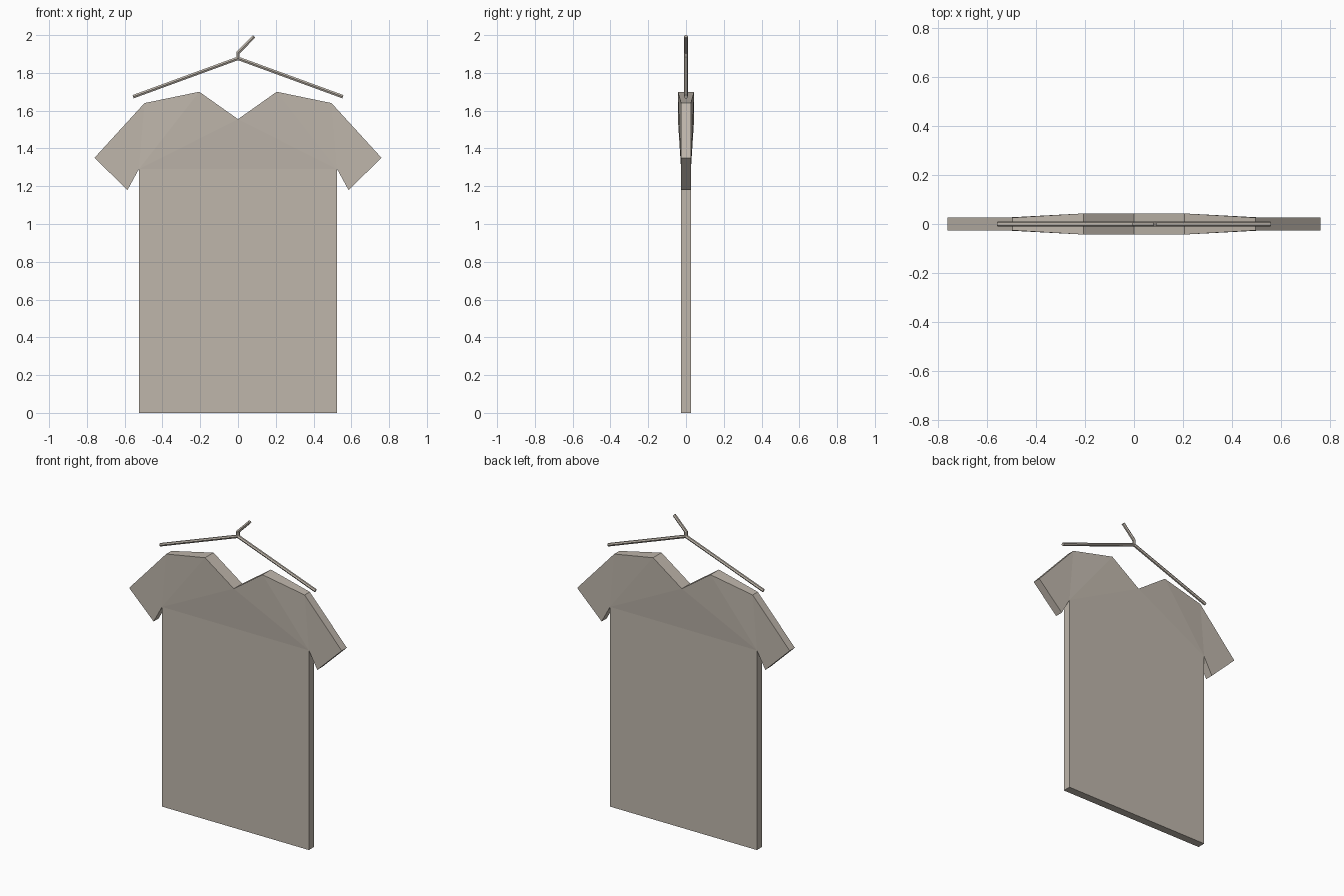
import bpy
import bmesh
import math
from mathutils import Vector

cube = bpy.data.objects.get("Cube")
if cube:
    bpy.data.objects.remove(cube, do_unlink=True)


def make_material(name, rgb):
    mat = bpy.data.materials.new(name)
    mat.use_nodes = True
    mat.diffuse_color = (*rgb, 1)
    mat.node_tree.nodes["Principled BSDF"].inputs["Base Color"].default_value = (*rgb, 1)
    return mat


def make_object(name, bm, mat):
    bmesh.ops.recalc_face_normals(bm, faces=bm.faces)
    mesh = bpy.data.meshes.new(name)
    bm.to_mesh(mesh)
    bm.free()
    mesh.materials.append(mat)
    obj = bpy.data.objects.new(name, mesh)
    bpy.context.collection.objects.link(obj)
    return obj


beige = make_material("warm grey beige", (0.52, 0.47, 0.41))

# Shirt: left half outline as x, z and half thickness, thicker round the collar
THIN, THICK = 0.026, 0.043
points = {
    "neck": (0, 1.555, THICK),
    "collar": (0.205, 1.70, THICK),
    "shoulder": (0.495, 1.64, THIN),
    "cuff_top": (0.76, 1.35, THIN),
    "cuff_bottom": (0.585, 1.18, THIN),
    "armpit": (0.525, 1.29, THIN),
    "hem_side": (0.525, 0, THIN),
    "hem_middle": (0, 0, THIN),
    "chest": (0, 1.29, THIN),
}
panels = ["neck collar armpit", "collar shoulder armpit",
          "shoulder cuff_top cuff_bottom armpit",
          "neck armpit chest", "chest armpit hem_side hem_middle"]
outline = list(points)[:-1]

bm = bmesh.new()
front = {k: bm.verts.new((x, -d, z)) for k, (x, z, d) in points.items()}
back = {k: bm.verts.new((x, d, z)) for k, (x, z, d) in points.items()}
for panel in panels:
    for side in (front, back):
        bm.faces.new([side[k] for k in panel.split()])
for a, b in zip(outline, outline[1:]):
    bm.faces.new((front[a], front[b], back[b], back[a]))
shirt = make_object("shirt", bm, beige)
mirror = shirt.modifiers.new("mirror", 'MIRROR')
mirror.use_clip = True


# Hanger: thin six-sided wire along a path in the xz plane
def wire(name, path, radius=0.0105, sides=6):
    pts = [Vector((x, 0, z)) for x, z in path]
    bm = bmesh.new()
    rings = []
    for i, p in enumerate(pts):
        before = (p - pts[i - 1]).normalized() if i else None
        after = (pts[i + 1] - p).normalized() if i + 1 < len(pts) else None
        tangent = ((before or after) + (after or before)).normalized()
        across = tangent.cross(Vector((0, 1, 0)))
        stretch = 1 / tangent.dot(before or after)
        ring = []
        for k in range(sides):
            t = math.tau * k / sides
            offset = Vector((0, math.cos(t), 0)) + across * math.sin(t) * stretch
            ring.append(bm.verts.new(p + offset * radius))
        rings.append(ring)
    for r, s in zip(rings, rings[1:]):
        for k in range(sides):
            n = (k + 1) % sides
            bm.faces.new((r[k], r[n], s[n], s[k]))
    bm.faces.new(rings[0])
    bm.faces.new(rings[-1])
    return make_object(name, bm, beige)


wire("hanger_arms", [(-0.555, 1.674), (0, 1.877), (0.555, 1.674)])
wire("hanger_hook", [(0, 1.875), (0, 1.907), (0.085, 1.993)])
